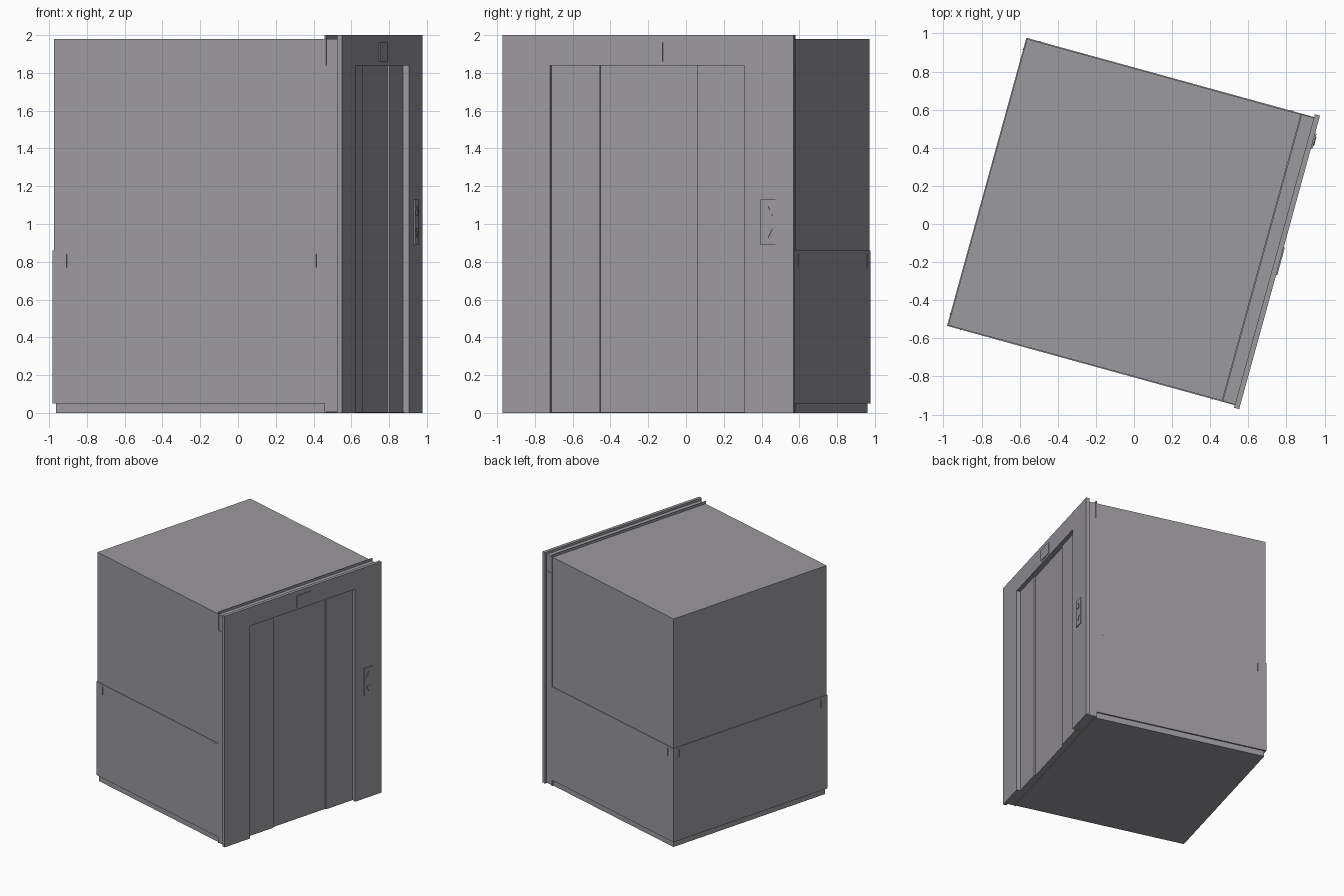
import bpy, bmesh, math
from mathutils import Matrix

cube = bpy.data.objects.get("Cube")
if cube:
    bpy.data.objects.remove(cube, do_unlink=True)

TURN = math.radians(-15.4)   # the whole cabin stands turned; local +x is the door side

metal = bpy.data.materials.new("grey_metal")
metal.use_nodes = True
GREY = (0.33, 0.32, 0.34, 1)
metal.diffuse_color = GREY
metal.node_tree.nodes["Principled BSDF"].inputs["Base Color"].default_value = GREY


def finish(name, bm):
    bmesh.ops.recalc_face_normals(bm, faces=bm.faces)
    mesh = bpy.data.meshes.new(name)
    bm.to_mesh(mesh)
    bm.free()
    mesh.materials.append(metal)
    ob = bpy.data.objects.new(name, mesh)
    ob.rotation_euler.z = TURN
    bpy.context.collection.objects.link(ob)
    return ob


def box(name, x, y, z):
    """Box from (min, max) pairs."""
    bm = bmesh.new()
    bmesh.ops.create_cube(bm, size=1)
    for v in bm.verts:
        for i, (lo, hi) in enumerate((x, y, z)):
            v.co[i] = hi if v.co[i] > 0 else lo
    return finish(name, bm)


def plate(name, outline, x0, x1):
    """Outline in (y, z), extruded along x."""
    bm = bmesh.new()
    face = bm.faces.new([bm.verts.new((x0, y, z)) for y, z in outline])
    out = bmesh.ops.extrude_face_region(bm, geom=[face])
    for v in out["geom"]:
        if isinstance(v, bmesh.types.BMVert):
            v.co.x = x1
    return finish(name, bm)


BACK, JOIN, FRONT = -0.804, 0.69, 0.79
RIGHT, LEFT = -0.776, 0.792
STEP = 0.005

# Cabin shell: recessed plinth, lower walls, slightly narrower upper walls
box("plinth", (BACK + 0.015, JOIN), (RIGHT + 0.012, LEFT - 0.012), (0, 0.055))
box("lower_walls", (BACK, JOIN), (RIGHT, LEFT), (0.05, 0.86))
box("upper_walls", (BACK + STEP, JOIN), (RIGHT + STEP, LEFT - STEP), (0.86, 1.98))

# Door portal behind the front panel
box("portal_lip", (JOIN, JOIN + 0.008), (RIGHT, LEFT), (0, 2))
box("portal_body", (JOIN, 0.742), (RIGHT, LEFT), (0.006, 1.84))
box("portal_header", (JOIN, 0.766), (RIGHT + 0.003, LEFT - 0.003), (1.84, 1.98))

# Front panel with doorway
Y0, Y1, D0, D1, DOOR_TOP = -0.79, 0.807, -0.53, 0.54, 1.84
plate("front_panel", [(Y0, 0), (D0, 0), (D0, DOOR_TOP), (D1, DOOR_TOP),
                      (D1, 0), (Y1, 0), (Y1, 2), (Y0, 2)], 0.762, FRONT)
for side, span in (("right", (RIGHT, D0)), ("left", (D1, LEFT))):
    box(side + "_door_post", (0.742, 0.763), span, (0.006, DOOR_TOP))

# Sliding doors: outer leaves overlap the centre pair
box("centre_doors", (0.71, 0.746), (-0.27, 0.275), (0.003, DOOR_TOP))
box("right_door", (0.71, 0.757), (D0, -0.265), (0.003, DOOR_TOP))
box("left_door", (0.71, 0.757), (0.27, D1), (0.003, DOOR_TOP))

# Floor indicator and call panel
box("floor_indicator", (FRONT - 0.005, FRONT + 0.006), (-0.06, 0.09), (1.86, 1.96))
box("call_panel", (FRONT - 0.005, FRONT + 0.008), (0.63, 0.71), (0.89, 1.13))
for name, mid, up in (("up", 1.07, 1), ("down", 0.95, -1)):
    plate(name + "_button", [(0.645, mid - 0.025 * up), (0.695, mid - 0.025 * up),
                             (0.67, mid + 0.025 * up)], FRONT, FRONT + 0.012)

# Small wall latches near the lower wall corners
for end, x in (("back", -0.73), ("front", 0.64)):
    for side, y in (("right", RIGHT), ("left", LEFT)):
        box(f"{end}_{side}_latch", (x - 0.004, x + 0.004),
            (y - 0.003, y + 0.003), (0.77, 0.84))
for side, y in (("right", -0.71), ("left", 0.73)):
    box(f"rear_{side}_latch", (BACK - 0.003, BACK + 0.003),
        (y - 0.004, y + 0.004), (0.77, 0.84))
